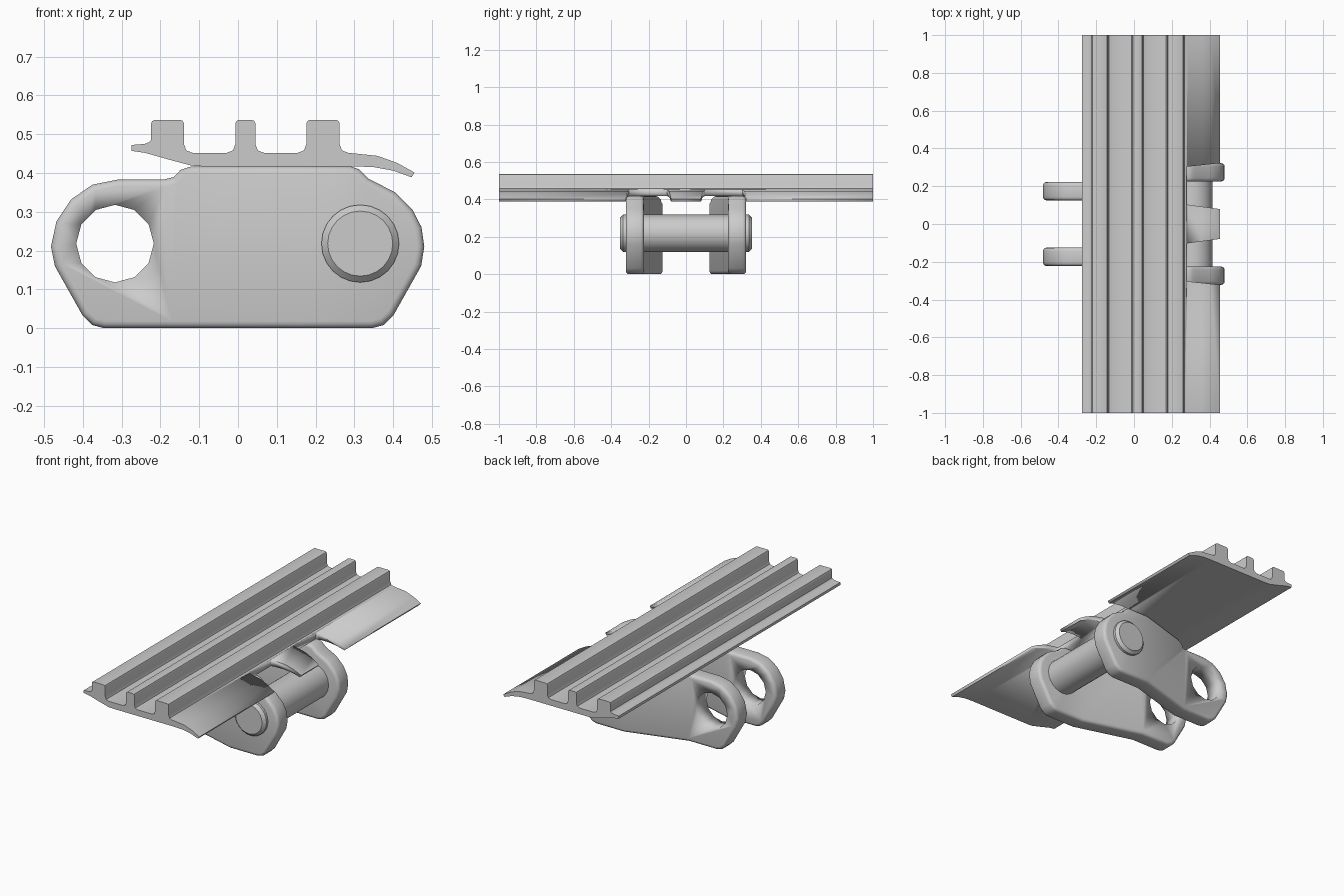
import bpy, bmesh, math
from mathutils import Matrix, Vector

if "Cube" in bpy.data.objects:
    bpy.data.objects.remove(bpy.data.objects["Cube"])


def finish(bm, name, angle=35):
    bmesh.ops.recalc_face_normals(bm, faces=bm.faces)
    me = bpy.data.meshes.new(name)
    bm.to_mesh(me)
    bm.free()
    ob = bpy.data.objects.new(name, me)
    bpy.context.collection.objects.link(ob)
    select(ob)
    bpy.ops.object.shade_smooth_by_angle(angle=math.radians(angle))
    return ob


def select(ob):
    bpy.ops.object.select_all(action='DESELECT')
    ob.select_set(True)
    bpy.context.view_layer.objects.active = ob


def prism(points, a, b, axis='Y'):
    """Extrude a 2D outline along Y (xz points) or Z (xy points)."""
    bm = bmesh.new()
    place = (lambda p, t: (p[0], t, p[1])) if axis == 'Y' else (lambda p, t: (p[0], p[1], t))
    lo = [bm.verts.new(place(p, a)) for p in points]
    hi = [bm.verts.new(place(p, b)) for p in points]
    bm.faces.new(lo)
    bm.faces.new(hi[::-1])
    for i in range(len(points)):
        j = (i + 1) % len(points)
        bm.faces.new((lo[i], hi[i], hi[j], lo[j]))
    bmesh.ops.recalc_face_normals(bm, faces=bm.faces)
    return bm


def cylinder(x, z, r, depth, sides):
    bm = bmesh.new()
    m = Matrix.Translation((x, 0, z)) @ Matrix.Rotation(math.pi / 2, 4, 'X')
    bmesh.ops.create_cone(bm, cap_ends=True, segments=sides, radius1=r, radius2=r,
                          depth=depth, matrix=m)
    return bm


def cut(ob, cutter):
    cutter.hide_render = True
    mod = ob.modifiers.new("cut", 'BOOLEAN')
    mod.operation = 'DIFFERENCE'
    mod.solver = 'EXACT'
    mod.object = cutter
    select(ob)
    bpy.ops.object.modifier_apply(modifier=mod.name)
    bpy.data.objects.remove(cutter, do_unlink=True)


# Shoe plate: curved profile with three grouser ribs
top = [(-0.275, 0.457), (-0.275, 0.472), (-0.24, 0.475)]
for x0, x1 in ((-0.224, -0.139), (-0.007, 0.045), (0.176, 0.262)):
    if x0 > -0.2:
        top += [(x0 - 0.022, 0.452), (x0 - 0.006, 0.458)]
    else:
        top += [(x0 - 0.006, 0.479)]
    top += [(x0, 0.485 if x0 < -0.2 else 0.474), (x0, 0.527), (x0 + 0.003, 0.534),
            (x0 + 0.010, 0.537), (x1 - 0.010, 0.537), (x1 - 0.003, 0.534),
            (x1, 0.527), (x1, 0.474), (x1 + 0.006, 0.458), (x1 + 0.022, 0.452)]
edge = [(0.36, 0.444), (0.41, 0.426), (0.455, 0.401), (0.447, 0.389), (0.40, 0.406),
        (0.35, 0.415), (0.30, 0.417), (-0.09, 0.417), (-0.12, 0.419),
        (-0.18, 0.435), (-0.24, 0.452)]
plate = finish(prism(top + edge, -1, 1), "shoe_plate")

# Tapered notches that clear the next pair of links
for s in (-1, 1):
    notch = [(0.28, 0.103 * s), (0.50, 0.073 * s), (0.50, 0.327 * s), (0.28, 0.303 * s)]
    cut(plate, finish(prism(notch, 0.3, 0.5, 'Z'), "notch_cutter"))

# Cranked side link, mirrored to the other side
outline = [(-0.345, 0), (0.345, 0), (0.375, 0.008), (0.40, 0.032), (0.472, 0.16),
           (0.480, 0.21), (0.473, 0.26), (0.45, 0.305), (0.405, 0.35), (0.335, 0.386),
           (0.313, 0.409), (0.29, 0.417), (-0.12, 0.417), (-0.148, 0.408),
           (-0.165, 0.39), (-0.19, 0.383), (-0.31, 0.383), (-0.375, 0.37),
           (-0.43, 0.332), (-0.468, 0.275), (-0.482, 0.21), (-0.472, 0.16),
           (-0.40, 0.032), (-0.375, 0.008)]
bm = prism(outline, 0.125, 0.222)
rim = [e for e in bm.edges if abs(e.verts[0].co.y - e.verts[1].co.y) < 1e-5]
bmesh.ops.bevel(bm, geom=rim, offset=0.018, segments=3, profile=0.5, affect='EDGES')
BEND = 0.17
for x in (-BEND, BEND):
    bmesh.ops.bisect_plane(bm, geom=bm.verts[:] + bm.edges[:] + bm.faces[:],
                           plane_co=Vector((x, 0, 0)), plane_no=Vector((1, 0, 0)))
for v in bm.verts:
    v.co.y += 0.1 * min(1, max(0, (v.co.x + BEND) / (2 * BEND)))
link = finish(bm, "side_links")
cut(link, finish(cylinder(-0.317, 0.218, 0.1, 2, 12), "hole_cutter"))
mirror = link.modifiers.new("mirror", 'MIRROR')
mirror.use_axis = (False, True, False)
select(link)
bpy.ops.object.modifier_apply(modifier=mirror.name)

# Hinge pin with chamfered ends
bm = cylinder(0.315, 0.218, 0.1, 0.704, 24)
ends = [e for e in bm.edges if abs(e.verts[0].co.y - e.verts[1].co.y) < 1e-5]
bmesh.ops.bevel(bm, geom=ends, offset=0.016, segments=1, affect='EDGES')
finish(bm, "hinge_pin")
